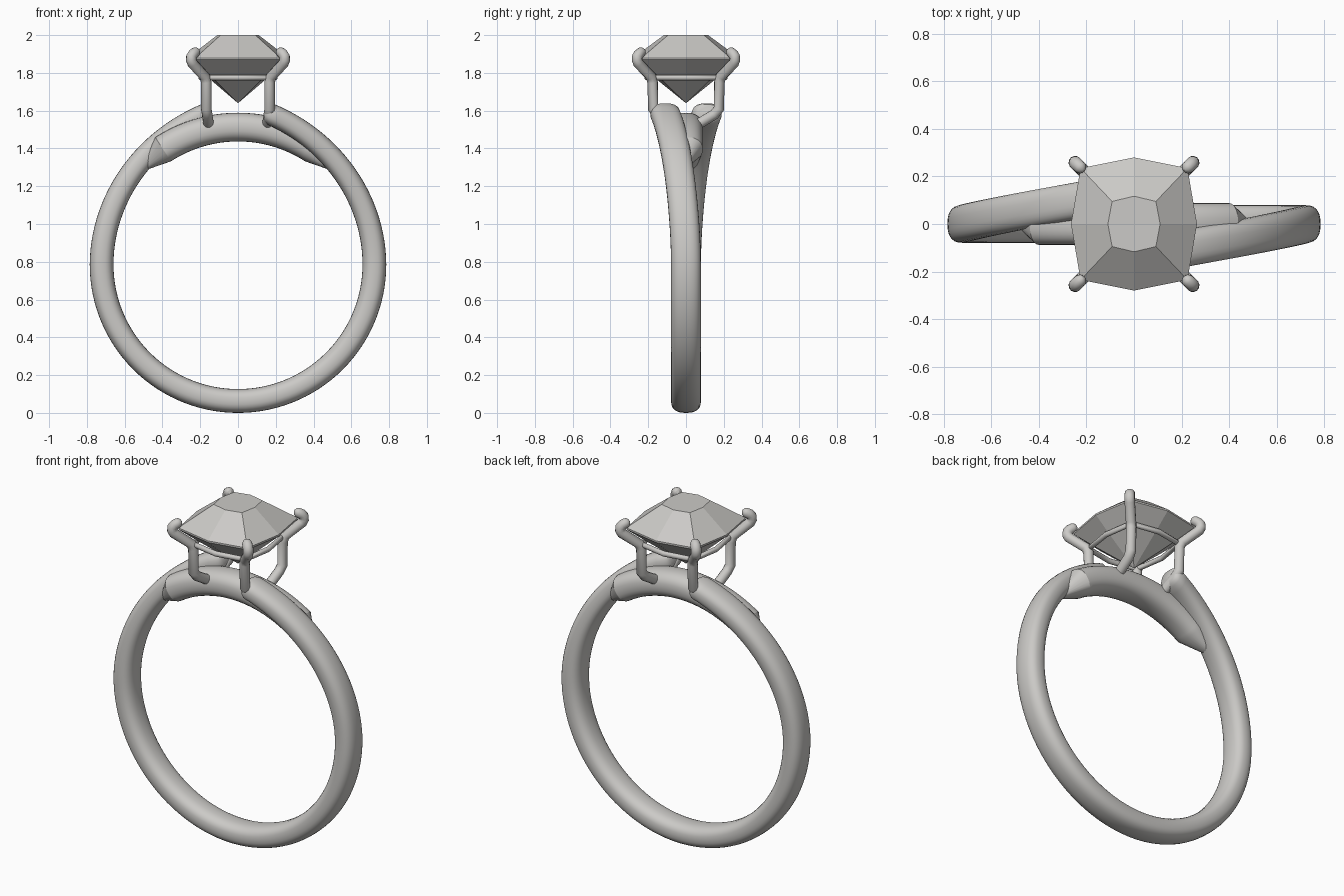
import bpy, bmesh
from math import sin, cos, pi, radians, copysign

if "Cube" in bpy.data.objects:
    bpy.data.objects.remove(bpy.data.objects["Cube"], do_unlink=True)

RING_Z = 0.785


def material(name, color):
    m = bpy.data.materials.new(name)
    m.use_nodes = True
    m.diffuse_color = color
    m.node_tree.nodes["Principled BSDF"].inputs["Base Color"].default_value = color
    return m


silver = material("pale_silver", (0.6, 0.59, 0.57, 1))


def add_mesh(name, bm, smooth=None):
    bmesh.ops.recalc_face_normals(bm, faces=bm.faces)
    mesh = bpy.data.meshes.new(name)
    bm.to_mesh(mesh)
    bm.free()
    mesh.materials.append(silver)
    obj = bpy.data.objects.new(name, mesh)
    bpy.context.collection.objects.link(obj)
    if smooth:
        bpy.ops.object.select_all(action="DESELECT")
        obj.select_set(True)
        bpy.context.view_layer.objects.active = obj
        bpy.ops.object.shade_smooth_by_angle(angle=radians(smooth))
    return obj


def loft(bm, loops):
    """Skin a list of closed point loops and cap both ends."""
    rings = [[bm.verts.new(p) for p in loop] for loop in loops]
    n = len(rings[0])
    for a, b in zip(rings, rings[1:]):
        for i in range(n):
            j = (i + 1) % n
            bm.faces.new((a[i], a[j], b[j], b[i]))
    bm.faces.new(rings[0])
    bm.faces.new(rings[-1])


def band_section(angle, radius, y, half_r, half_y, power, n=28):
    """Rounded section across the band, at an angle from the top."""
    pts = []
    for i in range(n):
        t = 2 * pi * i / n
        u = copysign(abs(cos(t)) ** (2 / power), cos(t)) * half_r
        v = copysign(abs(sin(t)) ** (2 / power), sin(t)) * half_y
        pts.append((sin(angle) * (radius + u), y + v, RING_Z + cos(angle) * (radius + u)))
    return pts


# Shank: open loop whose two ends rise and pass each other
def shank_section(deg, scale=1):
    side = -1 if deg < 180 else 1
    t = max(0, (90 - min(deg, 360 - deg)) / 78)
    return band_section(radians(deg), 0.722 + 0.093 * t ** 2.3, side * 0.11 * t ** 1.7,
                        (0.063 - 0.005 * t) * scale, 0.079 * scale, 2.5)


START = 12
bm = bmesh.new()
caps = [(START - 2, 0.7), (START - 1.2, 0.88)]
steps = 112
loops = [shank_section(d, s) for d, s in caps]
loops += [shank_section(START + (360 - 2 * START) * i / steps) for i in range(steps + 1)]
loops += [shank_section(360 - d, s) for d, s in reversed(caps)]
loft(bm, loops)
add_mesh("shank", bm, 50)

# Bridge: arc under the stone with tapered ends that sink into the shank
bm = bmesh.new()
loops = []
for i in range(-16, 17):
    loops.append(band_section(radians(33 * i / 16), 0.728, 0, 0.076, 0.088, 2.4))
tip = [band_section(radians(s * 43.5), 0.715, -s * 0.025, 0.02, 0.03, 2.4) for s in (-1, 1)]
loft(bm, [tip[0]] + loops + [tip[1]])
add_mesh("bridge", bm, 25)


# Gemstone: eight-sided crown, thin girdle and pavilion
def octagon(mid_x, mid_y, corner_x, corner_y, z):
    return [(mid_x, 0, z), (corner_x, corner_y, z), (0, mid_y, z), (-corner_x, corner_y, z),
            (-mid_x, 0, z), (-corner_x, -corner_y, z), (0, -mid_y, z), (corner_x, -corner_y, z)]


def girdle(scale, z):
    return octagon(0.265 * scale, 0.28 * scale, 0.225 * scale, 0.235 * scale, z)


bm = bmesh.new()
loft(bm, [octagon(0.11, 0.117, 0.092, 0.095, 2.0), girdle(1, 1.88), girdle(1, 1.87),
          girdle(0.65, 1.787), girdle(0.002, 1.64)])
add_mesh("gemstone", bm)


# Round wires for the setting
def wire(name, points, radius, cyclic=False):
    curve = bpy.data.curves.new(name, "CURVE")
    curve.dimensions = "3D"
    curve.bevel_depth = radius
    curve.bevel_resolution = 4
    curve.use_fill_caps = True
    spline = curve.splines.new("POLY")
    spline.points.add(len(points) - 1)
    for p, (x, y, z, r) in zip(spline.points, points):
        p.co = (x, y, z, 1)
        p.radius = r
    spline.use_cyclic_u = cyclic
    temp = bpy.data.objects.new(name + "_path", curve)
    bpy.context.collection.objects.link(temp)
    bpy.context.view_layer.update()
    bm = bmesh.new()
    bm.from_mesh(bpy.data.meshes.new_from_object(temp.evaluated_get(
        bpy.context.evaluated_depsgraph_get())))
    bpy.data.objects.remove(temp, do_unlink=True)
    add_mesh(name, bm, 60)


# Four prongs: foot, upright, flare and hooked tip
PRONG = [(0.155, 0.05, 1.52, 1), (0.163, 0.15, 1.58, 1), (0.168, 0.174, 1.61, 1),
         (0.168, 0.177, 1.75, 1), (0.176, 0.185, 1.78, 1), (0.241, 0.252, 1.85, 1),
         (0.248, 0.259, 1.868, 1), (0.247, 0.258, 1.886, 1), (0.238, 0.249, 1.9, 1),
         (0.224, 0.236, 1.911, 0.95), (0.216, 0.228, 1.917, 0.7), (0.212, 0.224, 1.92, 0.3)]
for sx, side in ((1, "left"), (-1, "right")):
    for sy, end in ((-1, "front"), (1, "back")):
        wire(f"prong_{end}_{side}", [(x * sx, y * sy, z, r) for x, y, z, r in PRONG], 0.028)

# Basket wire joining the prongs under the stone
wire("basket_wire", [(*p, 1) for p in octagon(0.195, 0.205, 0.168, 0.176, 1.775)], 0.015, True)
